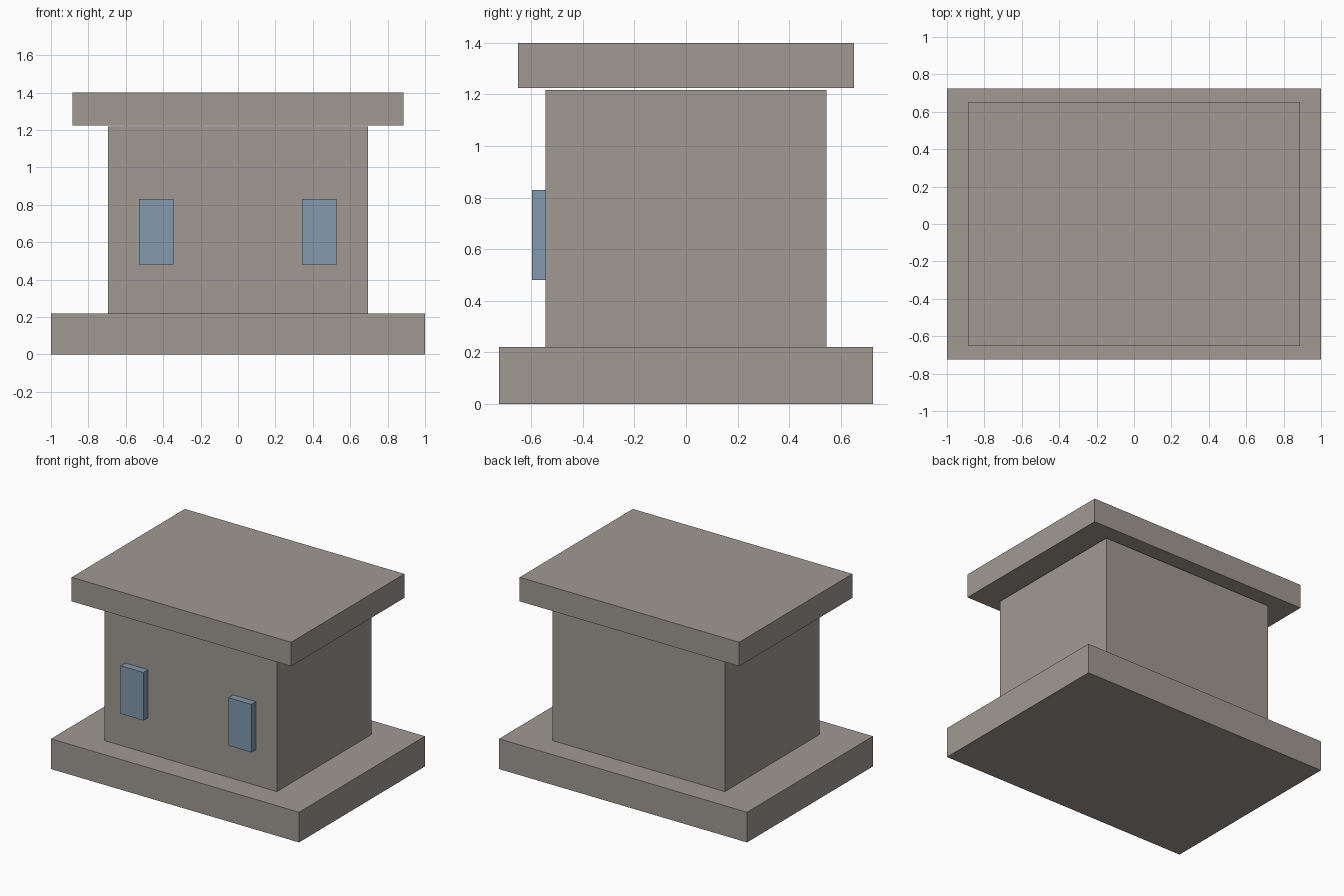
import bpy

default = bpy.data.objects.get("Cube")
if default:
    bpy.data.objects.remove(default, do_unlink=True)


def make_material(name, rgb):
    mat = bpy.data.materials.new(name)
    mat.use_nodes = True
    color = (*rgb, 1)
    mat.diffuse_color = color
    shader = next(n for n in mat.node_tree.nodes if n.type == 'BSDF_PRINCIPLED')
    shader.inputs["Base Color"].default_value = color
    return mat


def make_box(name, x, y, z, mat):
    """Box spanning the given (low, high) range on each axis."""
    spans = (x, y, z)
    bpy.ops.mesh.primitive_cube_add(size=1, location=[(a + b) / 2 for a, b in spans])
    obj = bpy.context.object
    obj.name = obj.data.name = name
    obj.scale = [b - a for a, b in spans]
    bpy.ops.object.transform_apply(location=False, rotation=False, scale=True)
    obj.data.materials.append(mat)
    return obj


stone = make_material("warm grey stone", (0.35, 0.32, 0.285))
glass = make_material("blue glass", (0.22, 0.32, 0.42))

# Base slab, main block and overhanging flat roof, with a thin gap under the roof
make_box("base_slab", (-1, 1), (-0.725, 0.725), (0, 0.22), stone)
make_box("walls", (-0.695, 0.695), (-0.545, 0.545), (0.22, 1.218), stone)
make_box("roof_slab", (-0.885, 0.885), (-0.652, 0.652), (1.225, 1.4), stone)

# Raised window blocks on the front wall
for side, center in (("right", -0.436), ("left", 0.434)):
    make_box(f"{side}_window", (center - 0.092, center + 0.092),
             (-0.597, -0.545), (0.48, 0.83), glass)
